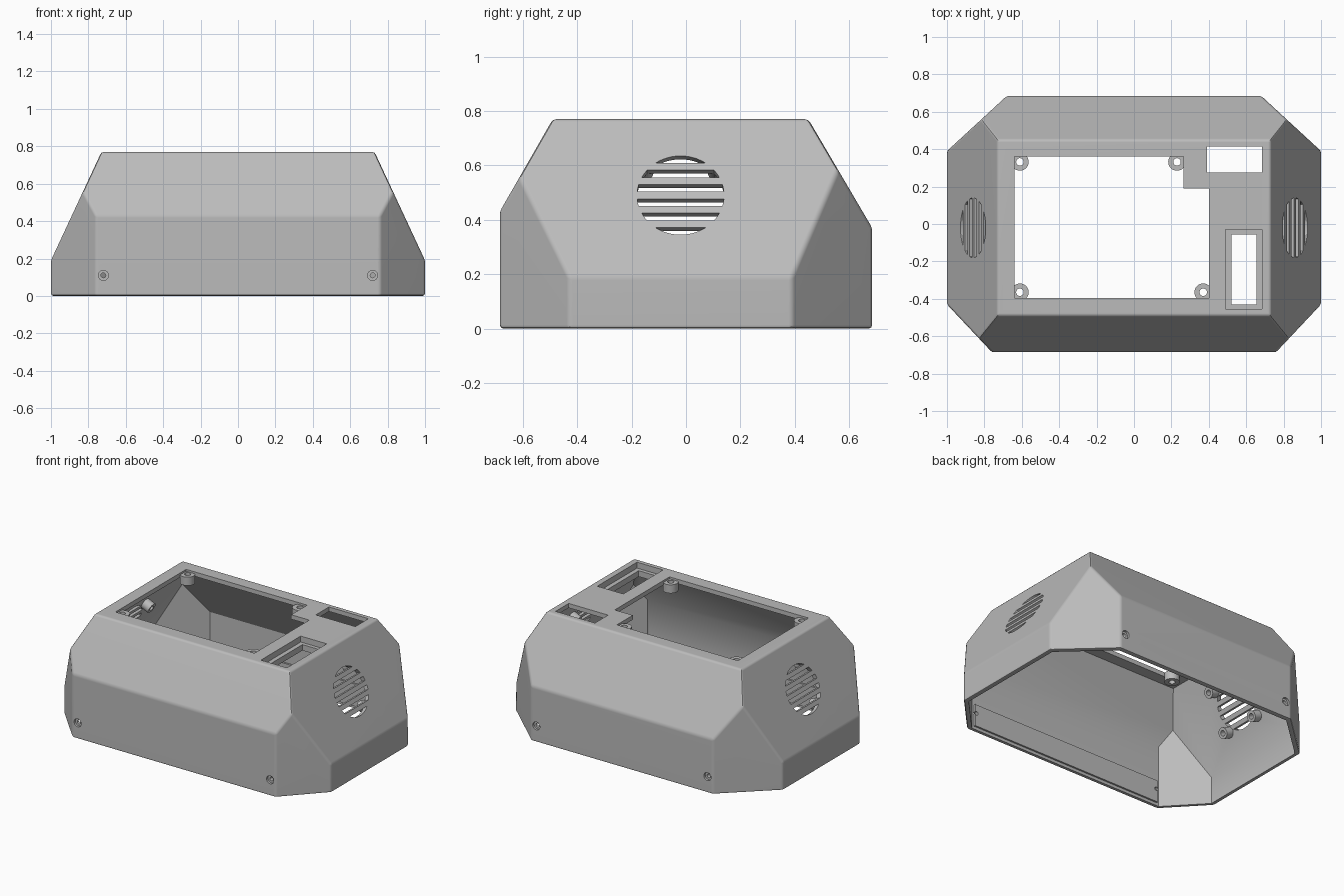
import bpy, bmesh, math
from mathutils import Matrix, Vector

if "Cube" in bpy.data.objects:
    bpy.data.objects.remove(bpy.data.objects["Cube"], do_unlink=True)

TOP, WALL = 0.77, 0.03
grey = bpy.data.materials.new("housing grey")
grey.use_nodes = True
grey.diffuse_color = (0.5, 0.5, 0.5, 1)
grey.node_tree.nodes["Principled BSDF"].inputs["Base Color"].default_value = (0.5, 0.5, 0.5, 1)


def make(name, bm):
    bmesh.ops.recalc_face_normals(bm, faces=bm.faces)
    mesh = bpy.data.meshes.new(name)
    bm.to_mesh(mesh)
    bm.free()
    mesh.materials.append(grey)
    ob = bpy.data.objects.new(name, mesh)
    bpy.context.collection.objects.link(ob)
    return ob


def add_box(bm, x0, x1, y0, y1, z0, z1):
    size = Matrix.Diagonal((x1 - x0, y1 - y0, z1 - z0, 1))
    mid = Matrix.Translation(((x0 + x1) / 2, (y0 + y1) / 2, (z0 + z1) / 2))
    bmesh.ops.create_cube(bm, size=1, matrix=mid @ size)


def add_cyl(bm, r, z0, z1, matrix=Matrix(), segments=32):
    bmesh.ops.create_cone(bm, cap_ends=True, segments=segments, radius1=r, radius2=r,
                          depth=z1 - z0, matrix=matrix @ Matrix.Translation((0, 0, (z0 + z1) / 2)))


def clip(bm, co, no):
    """Cut away everything beyond a plane and close the cut."""
    cut = bmesh.ops.bisect_plane(bm, geom=bm.verts[:] + bm.edges[:] + bm.faces[:],
                                 plane_co=co, plane_no=no, clear_outer=True)
    edges = [e for e in cut["geom_cut"] if isinstance(e, bmesh.types.BMEdge)]
    if edges:
        bmesh.ops.contextual_create(bm, geom=edges)


def combine(target, cutter, operation):
    mod = target.modifiers.new(operation.lower(), "BOOLEAN")
    mod.operation, mod.object, mod.solver = operation, cutter, "EXACT"
    mod.use_self = True
    bpy.context.view_layer.objects.active = target
    bpy.ops.object.modifier_apply(modifier=mod.name)
    bpy.data.objects.remove(cutter, do_unlink=True)


def body(inset, bottom):
    """Faceted housing solid, with its planes moved inwards by inset."""
    bm = bmesh.new()
    add_box(bm, -1 + inset, 1 - inset, -0.685 + inset, 0.685 - inset, bottom, TOP - inset)
    planes = [((0, -0.685, 0.43), (0, -0.34, 0.195)),   # front slope
              ((0, 0.685, 0.37), (0, 0.40, 0.235))]     # back slope
    for s in (-1, 1):
        planes += [((s, 0, 0.19), (s * 0.58, 0, 0.27)),           # side slope
                   ((s, -0.43, 0), (s * 0.255, -0.24, 0)),        # front corner
                   ((s, 0.39, 0), (s * 0.295, 0.32, 0))]          # back corner
    for co, no in planes:
        n = Vector(no).normalized()
        clip(bm, Vector(co) - n * inset, n)
    return bm


# Rounded outer shell, hollowed from below
bm = body(0, 0)
bmesh.ops.bevel(bm, geom=bm.edges[:], offset=0.013, segments=2, profile=0.5, affect="EDGES")
housing = make("housing", bm)
combine(housing, make("cavity", body(WALL, -0.1)), "DIFFERENCE")

# Frame around the switch pocket, and inner strips along front and back
bm = bmesh.new()
add_box(bm, 0.465, 0.705, -0.475, -0.01, 0.69, 0.75)
combine(housing, make("pocket_frame", bm), "UNION")
bm = bmesh.new()
add_box(bm, -0.73, 0.73, -0.665, -0.643, 0.02, 0.17)
add_box(bm, -0.65, 0.65, 0.643, 0.665, 0.02, 0.17)
combine(housing, make("inner_strips", bm), "UNION")

# Openings in the top: notched display window, port and switch pocket
for name, size in {
    "display": (-0.64, 0.265, -0.395, 0.36, 0.6, 0.9),
    "display_side": (0.2, 0.40, -0.395, 0.19, 0.6, 0.9),
    "port": (0.39, 0.685, 0.275, 0.415, 0.6, 0.9),
    "switch_recess": (0.49, 0.685, -0.455, -0.03, 0.73, 0.9),
    "switch": (0.52, 0.655, -0.43, -0.055, 0.6, 0.9),
}.items():
    bm = bmesh.new()
    add_box(bm, *size)
    combine(housing, make(name, bm), "DIFFERENCE")

# Screw ears at the corners of the display window
ears = [Matrix.Translation((x, y, 0)) for x, y in
        ((-0.61, 0.332), (0.23, 0.332), (-0.61, -0.365), (0.37, -0.365))]
bm = bmesh.new()
for m in ears:
    add_cyl(bm, 0.047, 0.70, 0.757, m)
combine(housing, make("screw_ears", bm), "UNION")

# Fan vents on the side slopes, local z pointing out of the slope
vent = (Matrix.Translation((0.8603, -0.02, 0.49))
        @ Matrix.Rotation(math.atan2(0.58, 0.27), 4, "Y"))
vents = [vent, Matrix.Scale(-1, 4, (1, 0, 0)) @ vent]
spots = [Matrix.Translation((a, b, 0)) for a in (-0.135, 0.135) for b in (-0.135, 0.135)]
bm = bmesh.new()
for side in vents:
    for spot in spots:
        add_cyl(bm, 0.036, -0.085, -0.02, side @ spot, 24)
combine(housing, make("fan_bosses", bm), "UNION")

# All drilled holes
bm = bmesh.new()
for m in ears:
    add_cyl(bm, 0.02, 0.6, 0.9, m, 24)
for side in vents:
    for spot in spots:
        add_cyl(bm, 0.018, -0.1, -0.025, side @ spot, 16)
combine(housing, make("mount_holes", bm), "DIFFERENCE")
for r, depth in ((0.027, 0.015), (0.013, 0.1)):
    bm = bmesh.new()
    for s in (-1, 1):
        for x, y, turn in ((0.72, -0.685, 90), (0.64, 0.685, -90)):
            m = Matrix.Translation((s * x, y, 0.11)) @ Matrix.Rotation(math.radians(turn), 4, "X")
            add_cyl(bm, r, -depth, 0.05, m, 24)
    combine(housing, make("wall_holes", bm), "DIFFERENCE")

# Vent slots: slices of a round plug
BAND = 0.32 / 11
bm = bmesh.new()
for side in vents:
    for i in range(6):
        low = -0.16 + 2 * i * BAND
        part = bmesh.new()
        add_cyl(part, 0.16, -0.06, 0.05, segments=64)
        clip(part, (low, 0, 0), (-1, 0, 0))
        clip(part, (low + BAND, 0, 0), (1, 0, 0))
        part.transform(side)
        piece = bpy.data.meshes.new("slot")
        part.to_mesh(piece)
        part.free()
        bm.from_mesh(piece)
        bpy.data.meshes.remove(piece)
combine(housing, make("vent_slots", bm), "DIFFERENCE")

# Smooth the rounded edges, keep the facets flat
bpy.ops.object.select_all(action="DESELECT")
housing.select_set(True)
bpy.context.view_layer.objects.active = housing
bpy.ops.object.shade_smooth_by_angle(angle=math.radians(30))
weighted = housing.modifiers.new("flat_facets", "WEIGHTED_NORMAL")
weighted.keep_sharp = True
